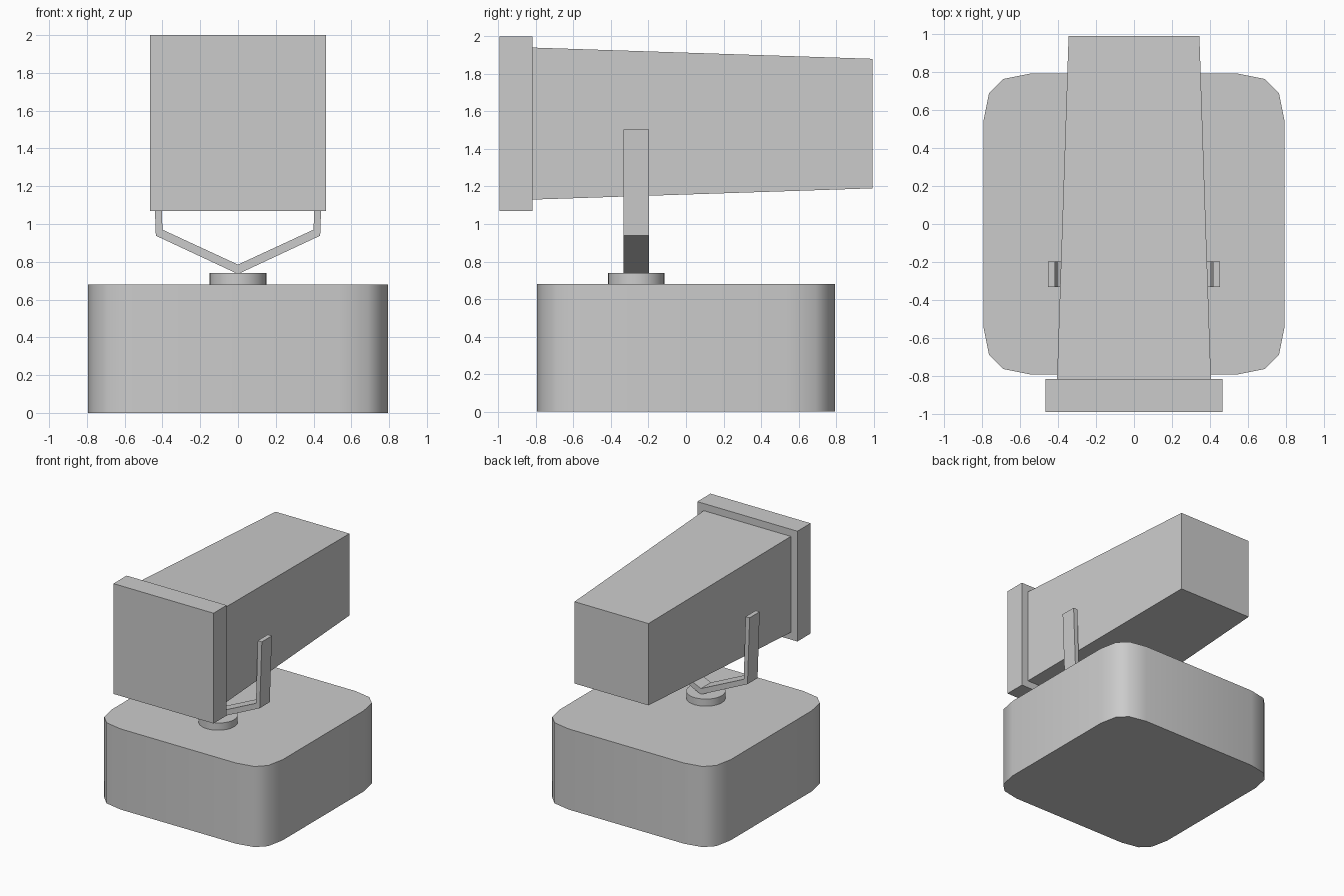
import bpy, math

if "Cube" in bpy.data.objects:
    bpy.data.objects.remove(bpy.data.objects["Cube"])


def loft(name, rings, smooth_angle=None):
    """Closed solid through a list of point rings with equal counts."""
    n = len(rings[0])
    verts = [p for ring in rings for p in ring]
    faces = [tuple(reversed(range(n))),
             tuple(range(n * (len(rings) - 1), n * len(rings)))]
    for r in range(len(rings) - 1):
        for i in range(n):
            j = (i + 1) % n
            faces.append((r * n + i, r * n + j, (r + 1) * n + j, (r + 1) * n + i))
    mesh = bpy.data.meshes.new(name)
    mesh.from_pydata(verts, [], faces)
    obj = bpy.data.objects.new(name, mesh)
    bpy.context.collection.objects.link(obj)
    bpy.ops.object.select_all(action='DESELECT')
    obj.select_set(True)
    bpy.context.view_layer.objects.active = obj
    bpy.ops.object.mode_set(mode='EDIT')
    bpy.ops.mesh.select_all(action='SELECT')
    bpy.ops.mesh.normals_make_consistent(inside=False)
    bpy.ops.object.mode_set(mode='OBJECT')
    if smooth_angle:
        bpy.ops.object.shade_smooth_by_angle(angle=math.radians(smooth_angle))
    return obj


def square(y, half_x, z0, z1):
    return [(-half_x, y, z0), (half_x, y, z0), (half_x, y, z1), (-half_x, y, z1)]


# base block with rounded corners
corner = [(0.795, 0.54), (0.765, 0.69), (0.69, 0.765), (0.54, 0.795)]
outline = []
for k in range(4):
    c, s = round(math.cos(k * math.pi / 2)), round(math.sin(k * math.pi / 2))
    outline += [(c * x - s * y, s * x + c * y) for x, y in corner]
loft("base", [[(x, y, z) for x, y in outline] for z in (0, 0.68)], 40)

# swivel disc
bpy.ops.mesh.primitive_cylinder_add(vertices=32, radius=0.15, depth=0.06,
                                    location=(0, -0.265, 0.71))
bpy.context.object.name = "swivel_disc"
bpy.ops.object.shade_smooth_by_angle(angle=math.radians(40))

# forked bracket, one bent strip mirrored about x = 0
outer = [(0.435, 0.938), (0.455, 1.503)]
inner = [(0.417, 1.503), (0.40, 0.97)]
right = outer + inner
profile = [(0, 0.735)] + right + [(0, 0.785)] + [(-x, z) for x, z in reversed(right)]
loft("bracket", [[(x, y, z) for x, z in profile] for y in (-0.332, -0.198)])

# tapered head
loft("head", [square(-0.82, 0.406, 1.13, 1.94), square(0.993, 0.345, 1.19, 1.88)])

# front cap plate
loft("front_cap", [square(-0.993, 0.467, 1.07, 2.0), square(-0.817, 0.467, 1.07, 2.0)])
